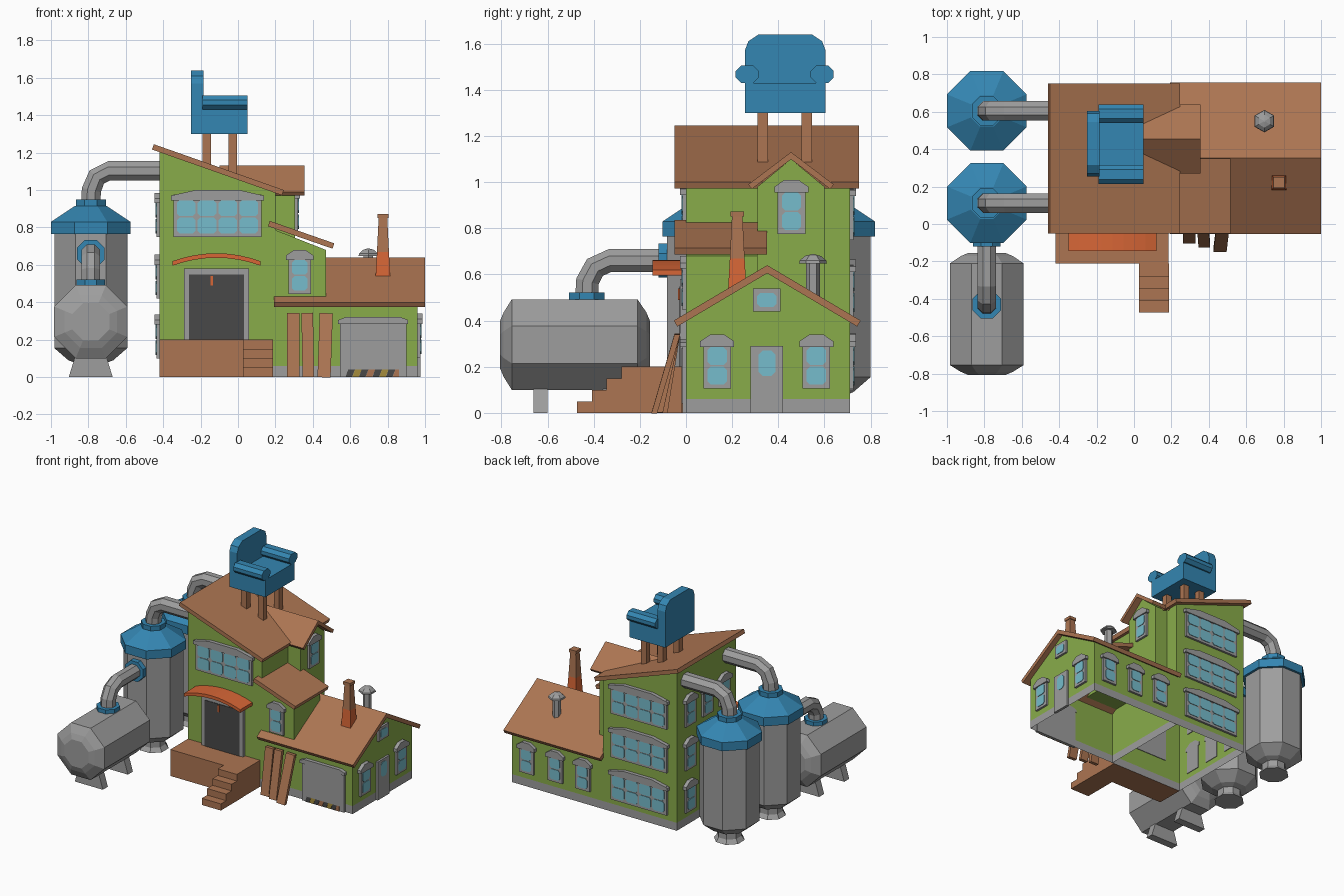
import bpy, bmesh, math
from mathutils import Vector, Matrix

if "Cube" in bpy.data.objects:
    bpy.data.objects.remove(bpy.data.objects["Cube"], do_unlink=True)


def material(name, *rgb):
    m = bpy.data.materials.new(name)
    m.use_nodes = True
    lin = [((c / 255 + 0.055) / 1.055) ** 2.4 for c in rgb] + [1]
    m.diffuse_color = lin
    bsdf = m.node_tree.nodes["Principled BSDF"]
    bsdf.inputs["Base Color"].default_value = lin
    bsdf.inputs["Roughness"].default_value = 0.8
    return m


GREEN = material("wall green", 137, 172, 74)
BROWN = material("wood brown", 172, 117, 82)
BLUE = material("blue", 52, 134, 178)
GREY = material("metal grey", 158, 158, 158)
DARK = material("dark grey", 72, 72, 72)
ORANGE = material("orange", 215, 102, 54)
GLASS = material("glass", 118, 188, 204)
YELLOW = material("stripe yellow", 165, 140, 60)


def finish(name, bm, mats):
    me = bpy.data.meshes.new(name)
    bm.to_mesh(me)
    bm.free()
    for m in mats:
        me.materials.append(m)
    ob = bpy.data.objects.new(name, me)
    bpy.context.collection.objects.link(ob)
    return ob


def build(name, pieces, matrix=Matrix(), shell=False):
    """Extruded profiles (points, axis, start, end, material) joined in one mesh."""
    bm = bmesh.new()
    mats = []
    place = {"x": lambda p, d: (d, p[0], p[1]),
             "y": lambda p, d: (p[0], d, p[1]),
             "z": lambda p, d: (p[0], p[1], d)}
    for pts, axis, a, b, mat in pieces:
        if mat not in mats:
            mats.append(mat)
        ends = [[bm.verts.new(place[axis](p, d)) for p in pts] for d in (a, b)]
        n = len(pts)
        faces = [bm.faces.new(e) for e in ends]
        faces += [bm.faces.new((ends[0][i], ends[0][(i + 1) % n],
                                ends[1][(i + 1) % n], ends[1][i])) for i in range(n)]
        for f in faces:
            f.material_index = mats.index(mat)
    bmesh.ops.recalc_face_normals(bm, faces=bm.faces)
    if shell:
        # open underside and a grey plinth band
        low = [f for f in bm.faces if f.normal.z < -0.9]
        bmesh.ops.delete(bm, geom=low, context="FACES")
        bmesh.ops.bisect_plane(bm, geom=bm.verts[:] + bm.edges[:] + bm.faces[:],
                               plane_co=(0, 0, 0.06), plane_no=(0, 0, 1))
        mats.append(GREY)
        for f in bm.faces:
            if f.calc_center_median().z < 0.06:
                f.material_index = 1
    bm.transform(matrix)
    return finish(name, bm, mats)


def rect(u0, u1, v0, v1):
    return [(u0, v0), (u1, v0), (u1, v1), (u0, v1)]


def box(name, x0, x1, y0, y1, z0, z1, mat):
    return build(name, [(rect(x0, x1, y0, y1), "z", z0, z1, mat)])


def chamfered(u0, u1, v0, v1, c):
    return [(u0 + c, v0), (u1 - c, v0), (u1, v0 + c), (u1, v1 - c),
            (u1 - c, v1), (u0 + c, v1), (u0, v1 - c), (u0, v0 + c)]


def sweep(name, path, radii, mat, sides=8):
    """Flat-sided tube along a planar path; radii are measured to the flats."""
    path = [Vector(p) for p in path]
    if not isinstance(radii, (list, tuple)):
        radii = [radii] * len(path)
    bm = bmesh.new()
    rings = []
    normal = Vector((0, 0, 1)).cross(path[-1] - path[0])
    normal = normal.normalized() if normal.length > 1e-4 else Vector((1, 0, 0))
    for i, p in enumerate(path):
        t = (path[min(i + 1, len(path) - 1)] - path[max(i - 1, 0)]).normalized()
        side = t.cross(normal)
        r = radii[i] / math.cos(math.pi / sides)
        angles = [(k + 0.5) * math.tau / sides for k in range(sides)]
        rings.append([bm.verts.new(p + r * (math.cos(a) * normal + math.sin(a) * side))
                      for a in angles])
    for a, b in zip(rings, rings[1:]):
        for k in range(sides):
            j = (k + 1) % sides
            bm.faces.new((a[k], a[j], b[j], b[k]))
    bm.faces.new(rings[0])
    bm.faces.new(rings[-1])
    bmesh.ops.recalc_face_normals(bm, faces=bm.faces)
    return finish(name, bm, [mat])


def lathe(name, x, y, profile, mat, sides=8):
    return sweep(name, [(x, y, z) for r, z in profile], [r for r, z in profile], mat, sides)


def window(name, x, y, z, turn, width=0.12, cols=1, rows=2, height=0.235, lintel=True):
    """Framed window facing -y, turned about z onto its wall."""
    w = width / 2
    top = height - 0.025
    pieces = [(rect(-w, w, 0, top), "y", -0.016, 0.005, GREY)]
    if lintel:
        e = w + 0.014
        arch = [(-e, top - 0.03), (e, top - 0.03), (e, top - 0.005), (w * 0.5, height),
                (-w * 0.5, height), (-e, top - 0.005)]
        pieces.append((arch, "y", -0.027, 0.005, GREY))
    cw = (width - 0.024) / cols
    ch = (top - 0.04 if lintel else top - 0.03) / rows
    for c in range(cols):
        for r in range(rows):
            u, v = -w + 0.012 + c * cw, 0.014 + r * ch
            pane = chamfered(u + 0.006, u + cw - 0.006, v + 0.004, v + ch - 0.004, 0.014)
            pieces.append((pane, "y", -0.02, -0.01, GLASS))
    build(name, pieces, Matrix.Translation((x, y, z)) @ Matrix.Rotation(math.radians(turn), 4, "Z"))


def gable_roof(name, yc, half, eave, ridge, x0, x1, t=0.03):
    d = Vector((half, ridge - eave)).normalized()
    under = t / d.x
    pts = [(yc - half, eave), (yc, ridge), (yc + half, eave),
           (yc + half - t * d.y, eave - t * d.x), (yc, ridge - under),
           (yc - half + t * d.y, eave - t * d.x)]
    build(name, [(pts, "x", x0, x1, BROWN)])


def shed_roof(name, a, b, y0, y1, t=0.03):
    a, b = Vector(a), Vector(b)
    d = (b - a).normalized()
    n = Vector((d.y, -d.x)) * t
    build(name, [([a, b, b + n, a + n], "y", y0, y1, BROWN)])


# House walls
build("main_house", [([(-0.42, 0), (0.2, 0), (0.2, 0.985), (-0.42, 1.205)], "y", 0, 0.71, GREEN)], shell=True)
build("low_wing", [([(0, 0), (0.71, 0), (0.71, 0.395), (0.355, 0.61), (0, 0.4)], "x", 0.2, 0.96, GREEN)], shell=True)
build("dormer_tower", [([(0.31, 0.45), (0.6, 0.45), (0.6, 0.98), (0.455, 1.1), (0.31, 0.98)], "x", 0.1, 0.305, GREEN)])
build("side_bay", [([(0.19, 0.42), (0.47, 0.42), (0.47, 0.68), (0.19, 0.79)], "y", 0, 0.31, GREEN)])

# Roofs
shed_roof("main_roof", (-0.45, 1.245), (0.245, 1.0), -0.05, 0.75)
shed_roof("bay_roof", (0.17, 0.835), (0.515, 0.715), -0.05, 0.35)
gable_roof("dormer_roof", 0.455, 0.185, 0.99, 1.13, -0.1, 0.355, 0.025)
gable_roof("wing_roof", 0.352, 0.405, 0.4, 0.64, 0.193, 1.0)

# Windows
window("front_window", -0.11, 0, 0.75, 0, 0.47, 4, 2, 0.25)
window("bay_window", 0.33, 0, 0.445, 0)
window("dormer_window", 0.305, 0.457, 0.775, 90)
window("attic_window", 0.96, 0.35, 0.44, 90, 0.12, 1, 1, 0.125, False)
for y in (0.135, 0.565):
    window("wing_side_window", 0.96, y, 0.105, 90)
for x in (0.36, 0.59, 0.83):
    window("wing_back_window", x, 0.71, 0.105, 180)
for z in (0.1, 0.42, 0.75):
    window("back_window", -0.11, 0.71, z, 180, 0.47, 4, 2, 0.245)
    for y in (0.15, 0.355, 0.56):
        window("tank_side_window", -0.42, y, z, -90)

# Doors
build("front_door", [(rect(-0.29, 0.06, 0.2, 0.58), "y", -0.025, 0.005, GREY),
                     (rect(-0.262, 0.032, 0.2, 0.548), "y", -0.029, -0.01, DARK)])
box("door_lamp", -0.147, -0.135, -0.035, -0.02, 0.49, 0.54, ORANGE)
build("side_door", [(rect(0.28, 0.42, 0, 0.29), "x", 0.955, 0.975, GREY),
                    (chamfered(0.315, 0.388, 0.16, 0.27, 0.018), "x", 0.97, 0.978, GLASS)])
garage = [(rect(0.545, 0.9, 0, 0.3), "y", -0.015, 0.005, GREY),
          ([(0.535, 0.285), (0.91, 0.285), (0.91, 0.305), (0.87, 0.32), (0.575, 0.32), (0.535, 0.305)],
           "y", -0.027, 0.005, GREY),
          (rect(0.57, 0.875, 0.04, 0.282), "y", -0.02, -0.01, GREY)]
for i in range(8):
    x = 0.575 + i * 0.036
    tone = (DARK, YELLOW, DARK, BROWN)[i % 4]
    garage.append(([(x, 0), (x + 0.034, 0), (x + 0.05 if i < 7 else x + 0.034, 0.04), (x + 0.014, 0.04)],
                   "y", -0.02, -0.01, tone))
build("garage_door", garage)

# Curved awning over the front door
xs = [-0.35 + i * 0.47 / 8 for i in range(9)]
arc = [(x, 0.662 - 0.042 * ((x + 0.115) / 0.235) ** 2) for x in xs]
build("awning", [(arc + [(x, z - 0.024) for x, z in reversed(arc)], "y", -0.145, 0, ORANGE)])

# Porch, steps and leaning planks
box("porch", -0.42, 0.185, -0.21, 0, 0, 0.2, BROWN)
steps = [(-0.21, 0), (-0.21, 0.2)]
for i in range(4):
    y = -0.28 - i * 0.064
    steps += [(y, 0.2 - i * 0.05), (y, 0.15 - i * 0.05)]
build("steps", [(steps, "x", 0.027, 0.187, BROWN)])
for x, w, foot, lean in ((0.262, 0.068, -0.105, 0), (0.345, 0.062, -0.125, 1), (0.425, 0.07, -0.15, -2)):
    plank = [(foot, 0), (foot + 0.025, 0), (-0.025, 0.343), (-0.05, 0.343)]
    pivot = Matrix.Translation((x, 0, 0))
    build("plank", [(plank, "x", 0, w, BROWN)], pivot @ Matrix.Rotation(math.radians(-lean), 4, "Y"))

# Rooftop armchair on posts
for x in (-0.19, -0.05):
    for y in (0.31, 0.5):
        box("chair_post", x, x + 0.045, y, y + 0.045, 1.02, 1.31, BROWN)
back = [(0.255, 1.3), (0.605, 1.3), (0.605, 1.57), (0.59, 1.61), (0.545, 1.64),
        (0.315, 1.64), (0.27, 1.61), (0.255, 1.57)]
build("chair_back", [(back, "x", -0.25, -0.185, BLUE)])
box("chair_seat", -0.19, 0.05, 0.255, 0.605, 1.3, 1.43, BLUE)
for y in (0.215, 0.54):
    build("chair_arm", [(chamfered(y, y + 0.1, 1.43, 1.505, 0.024), "x", -0.19, 0.05, BLUE)])

# Chimney and vent
cx, cy = 0.775, 0.222
for name, z0, z1, r0, r1, mat in (("chimney_base", 0.49, 0.67, 0.042, 0.032, ORANGE),
                                  ("chimney_stack", 0.67, 0.85, 0.032, 0.023, BROWN),
                                  ("chimney_cap", 0.85, 0.872, 0.029, 0.029, BROWN)):
    lathe(name, cx, cy, [(r0, z0), (r1, z1)], mat, 4)
lathe("vent_pipe", 0.697, 0.55, [(0.026, 0.48), (0.026, 0.66)], GREY, 6)
lathe("vent_cap", 0.697, 0.55, [(0.052, 0.648), (0.05, 0.66), (0.03, 0.68), (0.004, 0.688)], GREY, 6)

# Upright tanks with pipes into the house
TX = -0.787
for y in (0.112, 0.605):
    lathe("tank_body", TX, y, [(0.1, 0), (0.08, 0.03), (0.08, 0.075), (0.12, 0.09), (0.195, 0.155), (0.195, 0.78)], GREY)
    lathe("tank_cap", TX, y, [(0.213, 0.765), (0.213, 0.83), (0.085, 0.915)], BLUE)
    lathe("tank_collar", TX, y, [(0.08, 0.9), (0.08, 0.95)], BLUE)
    sweep("house_pipe", [(TX, y, 0.93), (TX + 0.003, y, 1.0), (-0.755, y, 1.07), (-0.69, y, 1.103), (-0.4, y, 1.103)], 0.052, GREY)

# Lying tank with its feeder pipe
ends = [(-0.807, 0.1), (-0.79, 0.14), (-0.755, 0.196), (-0.21, 0.196), (-0.172, 0.14), (-0.155, 0.1)]
sweep("lying_tank", [(TX, y, 0.296) for y, r in ends], [r for y, r in ends], GREY)
for y in (-0.66, -0.36):
    foot = [(-0.905, 0), (-0.67, 0), (-0.71, 0.13), (-0.865, 0.13)]
    build("tank_foot", [(foot, "y", y, y + 0.06, GREY)])
sweep("feeder_pipe", [(TX, -0.43, 0.5), (TX, -0.427, 0.57), (TX, -0.395, 0.63), (TX, -0.33, 0.66), (TX, -0.07, 0.66)], 0.05, GREY)
lathe("feeder_low_collar", TX, -0.43, [(0.076, 0.48), (0.076, 0.522)], BLUE)
sweep("feeder_high_collar", [(TX, -0.12, 0.66), (TX, -0.07, 0.66)], 0.074, BLUE)
